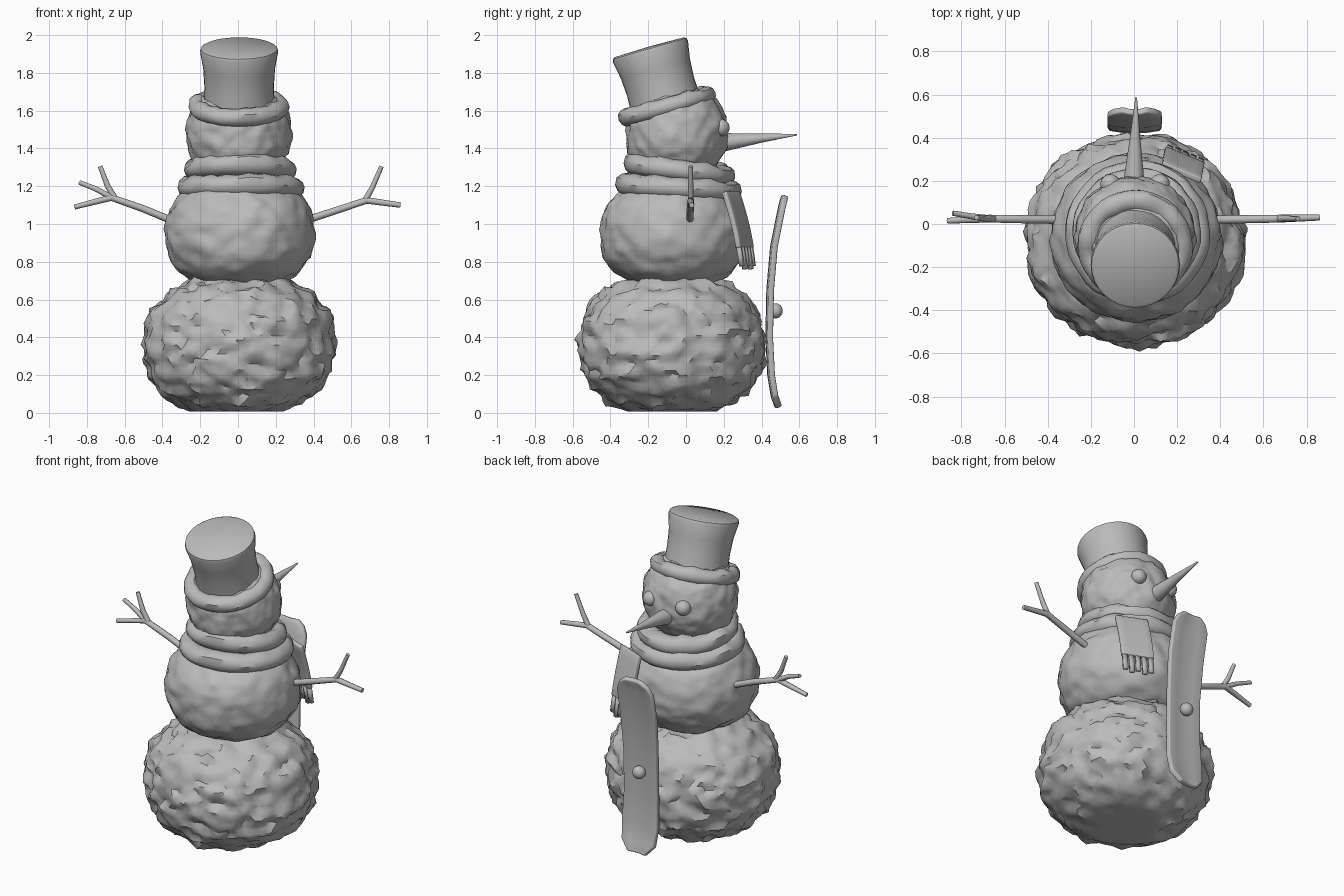
import bpy, bmesh, math
from mathutils import Vector, Matrix, noise

cube = bpy.data.objects.get("Cube")
if cube:
    bpy.data.objects.remove(cube, do_unlink=True)

grey = bpy.data.materials.new("plain_grey")
grey.use_nodes = True
grey.diffuse_color = (0.5, 0.5, 0.5, 1)
grey.node_tree.nodes["Principled BSDF"].inputs["Base Color"].default_value = (0.5, 0.5, 0.5, 1)


def finish(name, bm, matrix=Matrix(), angle=40):
    bm.transform(matrix)
    bmesh.ops.recalc_face_normals(bm, faces=bm.faces)
    mesh = bpy.data.meshes.new(name)
    bm.to_mesh(mesh)
    bm.free()
    mesh.materials.append(grey)
    ob = bpy.data.objects.new(name, mesh)
    bpy.context.collection.objects.link(ob)
    shade(ob, angle)
    return ob


def shade(ob, angle):
    bpy.ops.object.select_all(action='DESELECT')
    ob.select_set(True)
    bpy.context.view_layer.objects.active = ob
    bpy.ops.object.shade_smooth_by_angle(angle=math.radians(angle))


def place(centre, tilt=0):
    return Matrix.Translation(centre) @ Matrix.Rotation(math.radians(tilt), 4, 'X')


def ball(name, centre, radii, lump=0, scale=6, power=2.3, detail=5):
    # Slightly boxy snowball, roughened by noise
    bm = bmesh.new()
    bmesh.ops.create_icosphere(bm, subdivisions=detail, radius=1)
    for v in bm.verts:
        d = v.co.copy()
        r = (math.hypot(d.x, d.y) ** power + abs(d.z) ** power) ** (-1 / power)
        bump = noise.noise(d * scale) + 0.5 * noise.noise(d * scale * 2.2)
        v.co = Vector(d[i] * r * radii[i] for i in range(3)) + d * bump * lump
        v.co.z = max(v.co.z, 0.008 - centre[2])
    return finish(name, bm, place(centre))


def ring(name, centre, major, tube, height, tilt, lump=0):
    # Soft roll with an oval section
    bm = bmesh.new()
    n, m = 40, 12
    loops = []
    for i in range(n):
        a = math.tau * i / n
        loop = []
        for j in range(m):
            b = math.tau * j / m
            out = Vector((math.cos(a), math.sin(a), 0))
            k = lump * noise.noise(out * 3 + Vector((0, 0, math.sin(b))))
            r = major + (tube + k) * math.cos(b)
            loop.append(bm.verts.new(out * r + Vector((0, 0, (height + k) * math.sin(b) + k))))
        loops.append(loop)
    for i in range(n):
        p, q = loops[i], loops[(i + 1) % n]
        for j in range(m):
            bm.faces.new((p[j], q[j], q[(j + 1) % m], p[(j + 1) % m]))
    return finish(name, bm, place(centre, tilt))


def rod(name, path, sides=2):
    # Tapered stick along (x, y, z, radius) points
    curve = bpy.data.curves.new(name, 'CURVE')
    curve.dimensions = '3D'
    curve.bevel_depth = 1
    curve.bevel_resolution = sides
    curve.use_fill_caps = True
    line = curve.splines.new('POLY')
    line.points.add(len(path) - 1)
    for point, (x, y, z, r) in zip(line.points, path):
        point.co = (x, y, z, 1)
        point.radius = r
    curve.materials.append(grey)
    ob = bpy.data.objects.new(name, curve)
    bpy.context.collection.objects.link(ob)
    bpy.ops.object.select_all(action='DESELECT')
    ob.select_set(True)
    bpy.context.view_layer.objects.active = ob
    bpy.ops.object.convert(target='MESH')
    shade(bpy.context.object, 50)


def plate(name, rows, thickness, bevel=0):
    # Strip through rows of points, given thickness
    bm = bmesh.new()
    verts = [[bm.verts.new(p) for p in row] for row in rows]
    for p, q in zip(verts, verts[1:]):
        for j in range(len(p) - 1):
            bm.faces.new((p[j], p[j + 1], q[j + 1], q[j]))
    ob = finish(name, bm)
    solid = ob.modifiers.new("thickness", 'SOLIDIFY')
    solid.thickness = thickness
    solid.offset = 0
    if bevel:
        edge = ob.modifiers.new("edge", 'BEVEL')
        edge.width = bevel
        edge.segments = 2
    return ob


# Snow body
ball("lower_snowball", (0.005, -0.075, 0.36), (0.505, 0.49, 0.38), 0.034, 6)
ball("middle_snowball", (0.01, -0.065, 0.95), (0.395, 0.39, 0.3), 0.015, 4)
ball("head", (0.005, -0.05, 1.48), (0.278, 0.268, 0.25), 0.013, 4)

# Face
for side, x in (("left", 0.12), ("right", -0.11)):
    ball(side + "_eye", (x, 0.185, 1.51), (0.046, 0.046, 0.046), power=2, detail=3)
rod("nose", [(0, 0.1, 1.42, 0.06), (0, 0.22, 1.435, 0.046), (0.005, 0.4, 1.455, 0.024),
             (0.01, 0.587, 1.473, 0.004)], 4)

# Hat
tilt = 16
ring("hat_brim", (0.005, -0.1, 1.622), 0.217, 0.05, 0.047, tilt, 0.008)
bm = bmesh.new()
profile = [(0, 0), (0.188, 0), (0.184, 0.1), (0.19, 0.2), (0.207, 0.295), (0.203, 0.31),
           (0.19, 0.318), (0, 0.322)]
pts = [bm.verts.new((r, 0, z)) for r, z in profile]
lines = [bm.edges.new(pair) for pair in zip(pts, pts[1:])]
bmesh.ops.spin(bm, geom=pts + lines, cent=(0, 0, 0), axis=(0, 0, 1), angle=math.tau, steps=32)
bmesh.ops.remove_doubles(bm, verts=bm.verts, dist=0.0005)
finish("hat_crown", bm, place((0.006, -0.107, 1.63), tilt))

# Scarf
ring("lower_scarf_roll", (0.016, -0.04, 1.19), 0.268, 0.068, 0.058, -3, 0.012)
ring("upper_scarf_roll", (0.012, -0.035, 1.285), 0.238, 0.06, 0.055, -7, 0.012)


def tail_point(u, t):
    # Spot on the hanging end: u across, t downwards
    bow = 0.012 * math.sin(math.pi * t)
    return Vector((0.13 + 0.18 * u + 0.02 * t, 0.275 - 0.075 * u + 0.09 * t + bow, 1.17 - 0.41 * t))


plate("scarf_tail", [[tail_point(u / 5, t / 6 * 0.72) for u in range(6)] for t in range(7)], 0.028, 0.006)
for i in range(5):
    ends = (0.7, 0.85, 0.96 + 0.04 * (i % 2))
    plate("scarf_fringe_%d" % (i + 1),
          [[tail_point((i + f) / 5, t) for f in (0.12, 0.85)] for t in ends], 0.02)

# Stick arms with twig fingers
rod("left_arm", [(0.33, 0.02, 1.01, 0.02), (0.5, 0.022, 1.065, 0.019), (0.68, 0.025, 1.125, 0.018),
                 (0.86, 0.03, 1.1, 0.014)])
rod("left_finger", [(0.67, 0.025, 1.12, 0.016), (0.71, 0.025, 1.19, 0.014), (0.76, 0.025, 1.305, 0.012)])
rod("right_arm", [(-0.33, 0.02, 1.01, 0.02), (-0.5, 0.022, 1.08, 0.019), (-0.67, 0.025, 1.14, 0.018),
                  (-0.865, 0.015, 1.09, 0.013)])
rod("right_finger_upper", [(-0.65, 0.025, 1.135, 0.016), (-0.69, 0.025, 1.2, 0.015), (-0.73, 0.03, 1.305, 0.012)])
rod("right_finger_middle", [(-0.67, 0.025, 1.14, 0.016), (-0.75, 0.035, 1.185, 0.014), (-0.84, 0.05, 1.22, 0.012)])

# Board leaning on the front, dished across its width
board = [(0.03, 0.485, 0.06), (0.09, 0.463, 0.115), (0.2, 0.445, 0.125), (0.4, 0.435, 0.118),
         (0.65, 0.44, 0.118), (0.88, 0.46, 0.125), (1.07, 0.498, 0.125), (1.12, 0.51, 0.1), (1.15, 0.52, 0.055)]
plate("board", [[(0.003 + w * u, y + 0.012 * u * u, z) for u in (-1, -0.5, 0, 0.5, 1)]
                for z, y, w in board], 0.03, 0.007)
ball("board_knob", (0, 0.475, 0.54), (0.04, 0.037, 0.04), power=2, detail=3)
